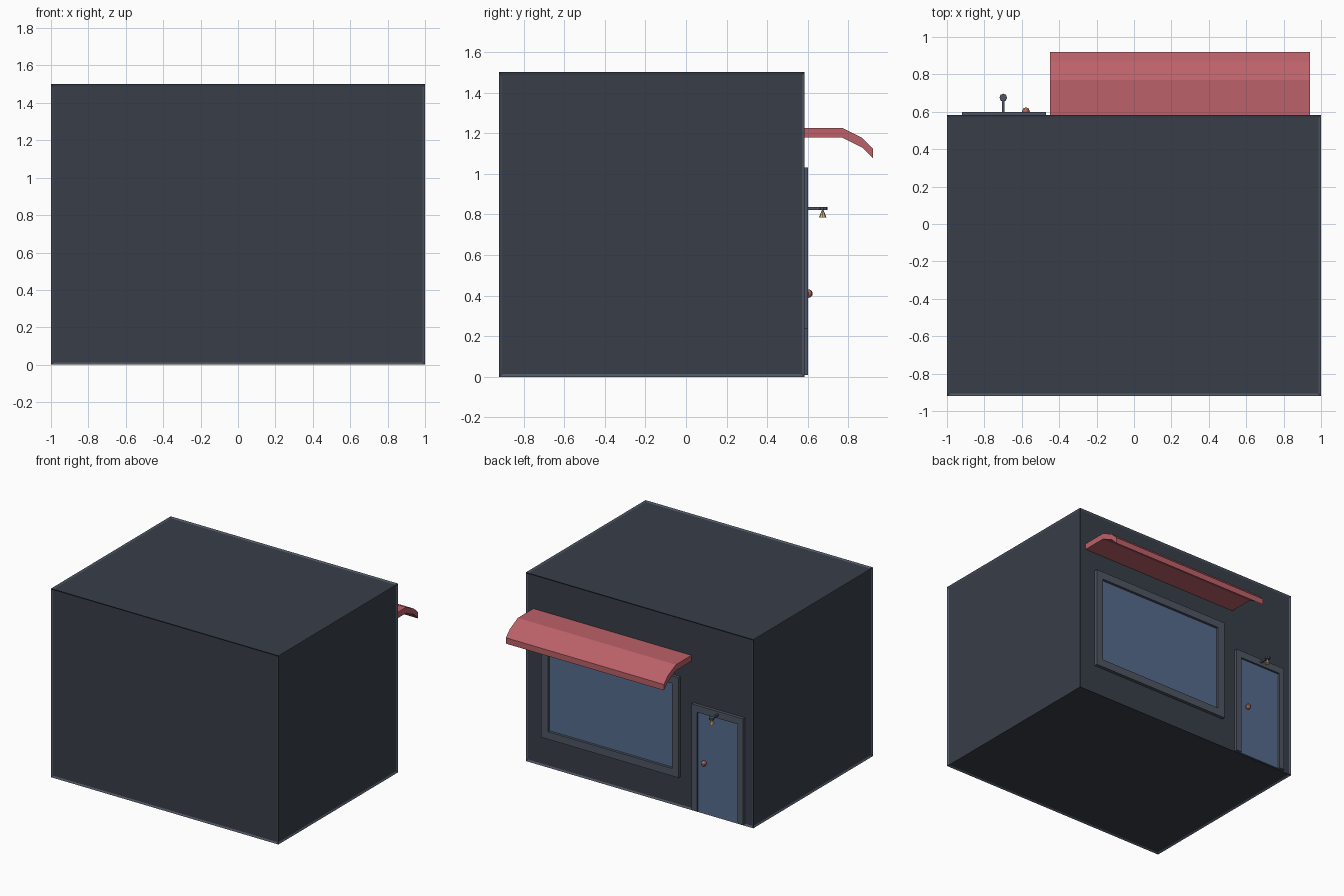
import bpy, bmesh

if "Cube" in bpy.data.objects:
    bpy.data.objects.remove(bpy.data.objects["Cube"])

def mat(name, rgb):
    m = bpy.data.materials.new(name)
    m.diffuse_color = (*rgb, 1)
    m.use_nodes = True
    m.node_tree.nodes["Principled BSDF"].inputs["Base Color"].default_value = m.diffuse_color
    return m

WALL = mat("dark_wall", (0.04, 0.048, 0.065))
TRIM = mat("slate_trim", (0.075, 0.09, 0.125))
GLASS = mat("blue_glass", (0.09, 0.15, 0.27))
RED = mat("red_awning", (0.5, 0.12, 0.14))
COPPER = mat("copper", (0.45, 0.16, 0.11))
LAMP = mat("warm_lamp", (0.65, 0.45, 0.2))

def finish(bm, name, *mats):
    bmesh.ops.recalc_face_normals(bm, faces=bm.faces)
    me = bpy.data.meshes.new(name)
    bm.to_mesh(me)
    bm.free()
    for m in mats:
        me.materials.append(m)
    ob = bpy.data.objects.new(name, me)
    bpy.context.collection.objects.link(ob)
    return ob

def add_box(bm, lo, hi):
    vs = bmesh.ops.create_cube(bm, size=1)["verts"]
    for v in vs:
        v.co = [lo[i] + (v.co[i] + 0.5) * (hi[i] - lo[i]) for i in range(3)]

def box(name, lo, hi, m):
    bm = bmesh.new()
    add_box(bm, lo, hi)
    return finish(bm, name, m)

def extruded(name, pts, vec, m):
    """Closed outline pushed along vec."""
    bm = bmesh.new()
    f = bm.faces.new([bm.verts.new(p) for p in pts])
    r = bmesh.ops.extrude_face_region(bm, geom=[f])
    bmesh.ops.translate(bm, vec=vec, verts=[g for g in r["geom"] if isinstance(g, bmesh.types.BMVert)])
    return finish(bm, name, m)

# Building: block with slightly sunken panels leaving an edge trim
bm = bmesh.new()
add_box(bm, (-1, -0.92, 0), (1, 0.583, 1.5))
panels = list(bm.faces)
rim = bmesh.ops.inset_individual(bm, faces=panels, thickness=0.018, depth=-0.008)["faces"]
for f in bm.faces:
    f.material_index = 0 if f in panels else 1
finish(bm, "building", WALL, TRIM)

# Window and door surrounds with glass set back inside
Y0, Y1 = 0.57, 0.60

def window_frame(name, x0, x1, z0, z1, w):
    bm = bmesh.new()
    outer = [(x0, z0), (x1, z0), (x1, z1), (x0, z1)]
    inner = [(x0 + w, z0 + w), (x1 - w, z0 + w), (x1 - w, z1 - w), (x0 + w, z1 - w)]
    rings = [[bm.verts.new((x, y, z)) for x, z in loop]
             for loop, y in ((outer, Y0), (outer, Y1), (inner, Y1), (inner, Y0))]
    for k in range(4):
        a, b = rings[k], rings[(k + 1) % 4]
        for i in range(4):
            j = (i + 1) % 4
            bm.faces.new((a[i], a[j], b[j], b[i]))
    finish(bm, name, TRIM)

window_frame("window_frame", -0.355, 0.855, 0.235, 1.03, 0.06)
box("window_glass", (-0.30, Y0, 0.29), (0.80, 0.58, 0.975), GLASS)

door = [(-0.92, 0.01), (-0.92, 0.855), (-0.47, 0.855), (-0.47, 0.01),
        (-0.515, 0.01), (-0.515, 0.80), (-0.875, 0.80), (-0.875, 0.01)]
extruded("door_frame", [(x, Y0, z) for x, z in door], (0, Y1 - Y0, 0), TRIM)
box("door_panel", (-0.88, Y0, 0.01), (-0.51, 0.585, 0.805), GLASS)

# Awning: bent slab
top = [(0.57, 1.225), (0.77, 1.225), (0.87, 1.175), (0.92, 1.125)]
prof = top + [(y, z - 0.047) for y, z in reversed(top)]
extruded("awning", [(-0.45, y, z) for y, z in prof], (1.39, 0, 0), RED)

# Door knob
bpy.ops.mesh.primitive_uv_sphere_add(segments=8, ring_count=6, radius=0.021, location=(-0.578, 0.603, 0.41))
knob = bpy.context.object
knob.name = "door_knob"
knob.data.materials.append(COPPER)

# Lamp over the door: arm, round cap and cone shade
box("lamp_arm", (-0.706, 0.575, 0.822), (-0.692, 0.68, 0.836), TRIM)
bpy.ops.mesh.primitive_cylinder_add(vertices=8, radius=0.02, depth=0.016, location=(-0.699, 0.677, 0.829))
cap = bpy.context.object
cap.name = "lamp_cap"
cap.data.materials.append(TRIM)
bpy.ops.mesh.primitive_cone_add(vertices=8, radius1=0.019, radius2=0.003, depth=0.04, location=(-0.699, 0.673, 0.804))
shade = bpy.context.object
shade.name = "lamp_shade"
shade.data.materials.append(LAMP)
